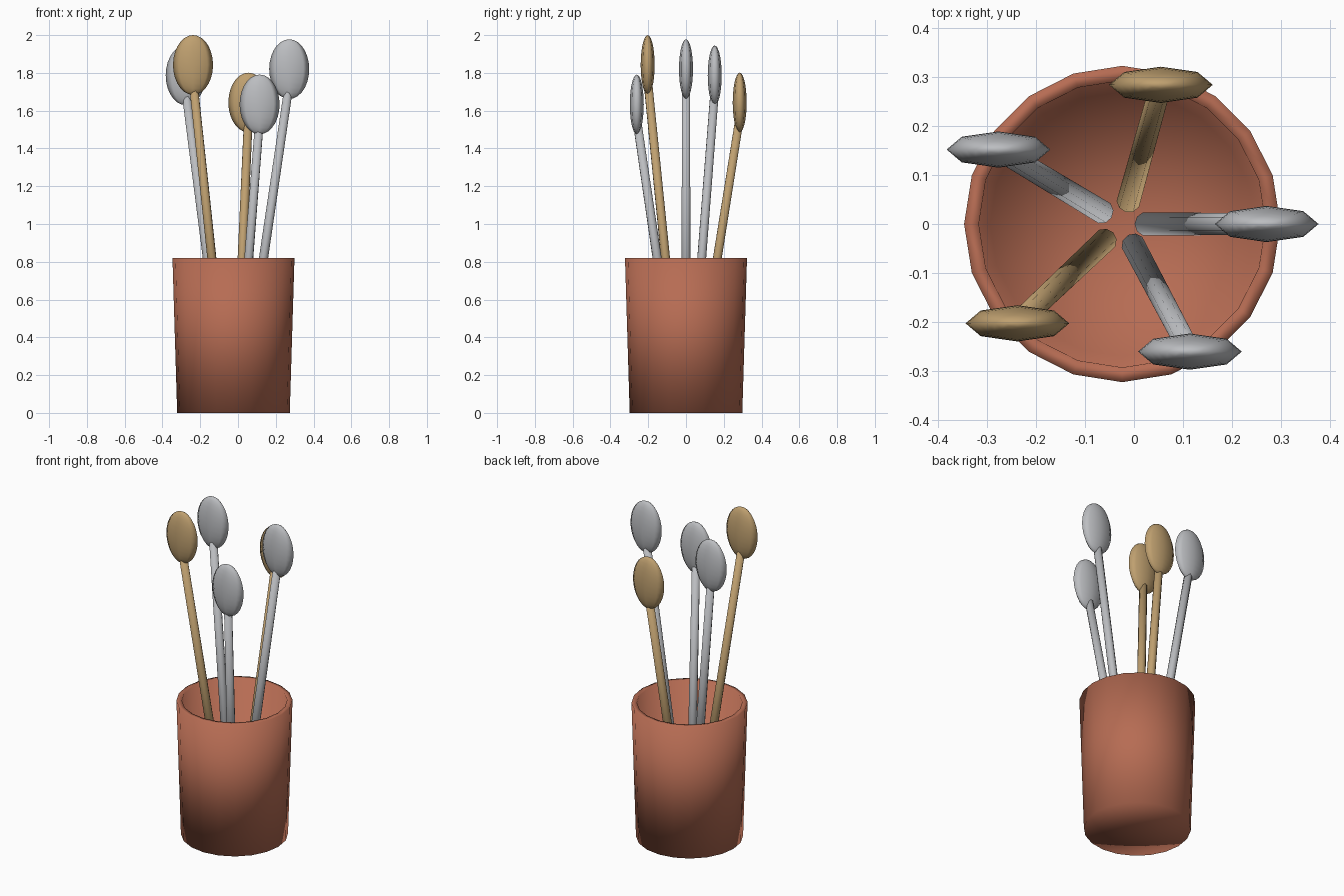
import bpy, bmesh, math
from mathutils import Vector, Matrix

cube = bpy.data.objects.get("Cube")
if cube:
    bpy.data.objects.remove(cube, do_unlink=True)


def material(name, rgb):
    m = bpy.data.materials.new(name)
    m.use_nodes = True
    m.diffuse_color = (*rgb, 1)
    m.node_tree.nodes["Principled BSDF"].inputs["Base Color"].default_value = (*rgb, 1)
    return m


terracotta = material("terracotta", (0.47, 0.15, 0.087))
metal = material("grey metal", (0.50, 0.51, 0.53))
wood = material("tan wood", (0.52, 0.35, 0.16))


def finish(bm, name, mat):
    bmesh.ops.recalc_face_normals(bm, faces=bm.faces)
    for f in bm.faces:
        f.smooth = True
    mesh = bpy.data.meshes.new(name)
    bm.to_mesh(mesh)
    bm.free()
    mesh.materials.append(mat)
    obj = bpy.data.objects.new(name, mesh)
    bpy.context.scene.collection.objects.link(obj)
    return obj


centre = Vector((-0.024, 0, 0))

# Holder: one closed profile spun around its axis
profile = [(0, 0), (0.298, 0), (0.323, 0.82), (0.293, 0.82), (0.27, 0.05), (0, 0.05)]
bm = bmesh.new()
verts = [bm.verts.new((r, 0, z)) for r, z in profile]
edges = [bm.edges.new(pair) for pair in zip(verts, verts[1:])]
bmesh.ops.spin(bm, geom=verts + edges, cent=(0, 0, 0), axis=(0, 0, 1),
               angle=math.tau, steps=20)
bmesh.ops.remove_doubles(bm, verts=bm.verts, dist=0.0005)
finish(bm, "holder", terracotta).location = centre


def spoon(number, angle, head_z, mat):
    out = Vector((math.cos(angle), math.sin(angle), 0))
    head = centre + out * 0.295 + Vector((0, 0, head_z))

    # Handle leaning outward from the holder floor
    low = centre + out * 0.05 + Vector((0, 0, 0.08))
    high = head - Vector((0, 0, 0.08))
    axis = high - low
    place = Matrix.Translation((low + high) / 2) @ axis.to_track_quat("Z", "Y").to_matrix().to_4x4()
    bm = bmesh.new()
    bmesh.ops.create_cone(bm, cap_ends=True, segments=10, radius1=0.025,
                          radius2=0.023, depth=axis.length, matrix=place)
    finish(bm, f"spoon_handle_{number}", mat)

    # Flattened oval head facing the front
    bm = bmesh.new()
    bmesh.ops.create_uvsphere(bm, u_segments=8, v_segments=14, radius=1,
                              matrix=Matrix.Translation(head) @ Matrix.Diagonal((0.106, 0.037, 0.158, 1)))
    finish(bm, f"spoon_head_{number}", mat)


# Five spoons fanned around the holder
heights = (1.82, 1.643, 1.787, 1.842, 1.633)
for i, z in enumerate(heights):
    spoon(i + 1, i * 1.3, z, wood if i % 2 else metal)
